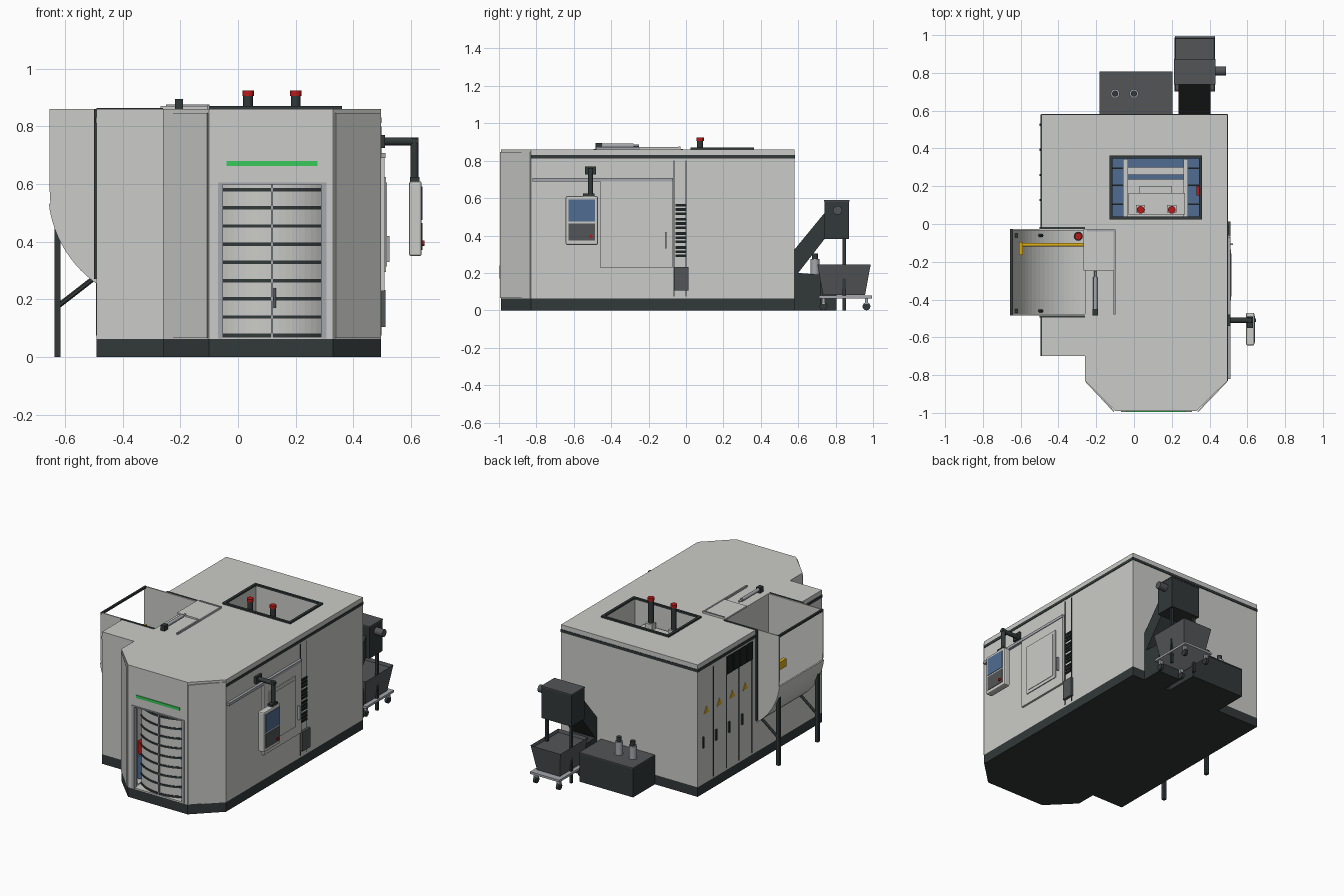
import bpy, bmesh, math
from mathutils import Matrix, Vector

if "Cube" in bpy.data.objects:
    bpy.data.objects.remove(bpy.data.objects["Cube"])


def mat(name, r, g, b):
    m = bpy.data.materials.new(name)
    m.diffuse_color = (r, g, b, 1)
    m.use_nodes = True
    m.node_tree.nodes["Principled BSDF"].inputs["Base Color"].default_value = m.diffuse_color
    return m


WHITE = mat("light_grey_paint", .60, .60, .58)
DARK = mat("dark_slate", .032, .04, .04)
MID = mat("mid_grey", .085, .09, .095)
STEEL = mat("steel_grey", .38, .39, .42)
BLACK = mat("black", .012, .014, .014)
BLUE = mat("blue", .08, .15, .29)
GREEN = mat("green", .04, .58, .10)
RED = mat("red", .50, .01, .01)
YELLOW = mat("yellow", .68, .40, .01)


def finish(name, bm, m):
    bmesh.ops.recalc_face_normals(bm, faces=bm.faces)
    me = bpy.data.meshes.new(name)
    bm.to_mesh(me)
    bm.free()
    me.materials.append(m)
    ob = bpy.data.objects.new(name, me)
    bpy.context.collection.objects.link(ob)
    return ob


def prism(name, pts, axis, t0, t1, m):
    """Extrude a 2D outline along an axis."""
    put = {'x': lambda a, b, t: (t, a, b), 'y': lambda a, b, t: (a, t, b),
           'z': lambda a, b, t: (a, b, t)}[axis]
    bm = bmesh.new()
    lo = [bm.verts.new(put(a, b, t0)) for a, b in pts]
    hi = [bm.verts.new(put(a, b, t1)) for a, b in pts]
    bm.faces.new(lo)
    bm.faces.new(hi)
    n = len(pts)
    for i in range(n):
        j = (i + 1) % n
        bm.faces.new((lo[i], lo[j], hi[j], hi[i]))
    return finish(name, bm, m)


def box(name, x0, x1, y0, y1, z0, z1, m):
    return prism(name, [(x0, y0), (x1, y0), (x1, y1), (x0, y1)], 'z', z0, z1, m)


def rod(name, p, q, r, m, seg=16):
    p, q = Vector(p), Vector(q)
    d = q - p
    bm = bmesh.new()
    bmesh.ops.create_cone(bm, cap_ends=True, segments=seg, radius1=r, radius2=r, depth=d.length,
                          matrix=Matrix.Translation((p + q) / 2) @ d.to_track_quat('Z', 'Y').to_matrix().to_4x4())
    ob = finish(name, bm, m)
    if seg > 8:
        ob.data.shade_smooth()
        ob.data.set_sharp_from_angle(angle=math.radians(40))
    return ob


def cut(ob, cutter):
    mod = ob.modifiers.new("cut", 'BOOLEAN')
    mod.object, mod.operation, mod.solver = cutter, 'DIFFERENCE', 'EXACT'
    bpy.context.view_layer.objects.active = ob
    bpy.ops.object.modifier_apply(modifier=mod.name)
    bpy.data.objects.remove(cutter)


def arc(cx, cy, r, a0, a1, n):
    return [(cx + r * math.cos(math.radians(a0 + (a1 - a0) * i / n)),
             cy + r * math.sin(math.radians(a0 + (a1 - a0) * i / n))) for i in range(n + 1)]


# enclosure and plinth
outline = [(-.49, .58), (-.49, -.70), (-.26, -.70), (-.26, -.83), (-.10, -.99),
           (.33, -.99), (.495, -.83), (.495, .58)]
prism("plinth", outline, 'z', 0, .062, DARK)
body = prism("enclosure", outline, 'z', .062, .86, WHITE)
HX, HZ, HR = -.26, .58, .39          # hopper arc centre and radius
cut(body, prism("cutter", arc(HX, HZ, HR + .005, 180, 270, 20) + [(HX, .95), (HX - HR - .005, .95)],
                'y', -.486, -.024, WHITE))
cut(body, box("cutter", -.115, .345, .035, .35, .3, .95, WHITE))
cut(body, box("cutter", -.11, .34, -.95, -.60, .075, .70, WHITE))
cut(body, box("cutter", -.06, .30, -1.1, -.90, .07, .60, WHITE))

# dark stripe below the roof edge
for i, b in enumerate([(.494, .498, -.83, .58), (-.49, .495, .579, .583),
                       (-.494, -.489, -.024, .58), (-.494, -.489, -.70, -.486)]):
    box(f"trim_stripe_{i}", *b, .812, .83, DARK)

# front chamfer panels
for i, (x0, x1, s) in enumerate([(-.26, -.10, -1), (.33, .495, 1)]):
    ya, yb = (-.83, -.99) if s < 0 else (-.99, -.83)
    prism(f"chamfer_panel_{i}", [(x0 + .006, ya), (x1 - .004, yb), (x1 - .004 + s * .004, yb - .005),
                                 (x0 + .006 + s * .004, ya - .005)], 'z', .066, .846, WHITE)

# curved slatted front door
R = .27
a = math.degrees(math.asin(.172 / R))
front = lambda r0, r1: (arc(.118, -.98 + R, r1, 270 - a, 270 + a, 16)
                        + arc(.118, -.98 + R, r0, 270 + a, 270 - a, 16))
prism("curved_front_door", front(R - .012, R), 'z', .066, .598, WHITE)
for i in range(9):
    z = .07 + .0631 * i
    prism(f"door_slat_{i}", front(R - .001, R + .004), 'z', z, z + .012, DARK)
box("door_split", .114, .122, -.988, -.978, .07, .598, STEEL)
rod("door_handle", (.127, -.993, .17), (.127, -.993, .24), .004, STEEL, 8)
for x in (-.07, .288):
    box("door_jamb", x, x + .018, -.995, -.965, .065, .605, STEEL)
box("door_lintel", -.07, .306, -.995, -.97, .598, .606, STEEL)
box("status_light", -.04, .275, -.995, -.989, .662, .68, GREEN)
rod("inner_blue_spindle", (-.09, -.87, .08), (-.09, -.87, .23), .02, BLUE)
rod("inner_red_cap", (-.09, -.87, .24), (-.09, -.87, .32), .018, RED)

# loading hopper on the left
prism("hopper_shell", arc(HX, HZ, HR, 187, 270, 20) + arc(HX, HZ, HR + .009, 270, 187, 20),
      'y', -.484, -.026, WHITE)
for y in (-.484, -.034):
    prism("hopper_side", arc(HX, HZ, HR + .003, 180, 270, 20) + [(HX, .86), (HX - HR - .003, .86)],
          'y', y, y + .008, WHITE)
box("hopper_top_bar", -.653, -.640, -.484, -.026, .848, .861, DARK)
for y, leg in ((-.495, -.46), (-.026, -.06)):
    box("hopper_trim", -.500, -.489, y, y + .011, .27, .861, DARK)
    box("hopper_roof_trim", -.49, -.26, y, y + .011, .858, .863, DARK)
    box("hopper_leg", -.636, -.615, leg - .011, leg + .011, 0, .455, DARK)
    rod("hopper_brace", (-.62, leg, .18), (-.485, leg, .285), .009, DARK, 6)
rod("loading_bar", (-.60, -.11, .63), (-.262, -.11, .63), .010, YELLOW)
box("loading_bar_end", -.61, -.588, -.165, -.095, .60, .65, YELLOW)
rod("loading_post", (-.295, -.065, .50), (-.295, -.065, .62), .024, DARK)
rod("loading_button", (-.295, -.065, .62), (-.295, -.065, .64), .019, RED)

# sliding roof hatch and its actuator
box("roof_hatch", -.268, -.098, -.245, -.03, .861, .871, WHITE)
box("hatch_rail", -.108, -.098, -.48, -.03, .861, .873, STEEL)
box("hatch_back_rail", -.25, -.098, -.04, -.03, .868, .875, STEEL)
rod("hatch_rod", (-.205, -.30, .88), (-.205, -.25, .88), .006, STEEL)
rod("hatch_actuator", (-.205, -.45, .88), (-.205, -.28, .88), .011, STEEL)
box("actuator_mount", -.219, -.191, -.485, -.45, .86, .895, DARK)

# roof window frame
for b in [(-.13, .36, .025, .04), (-.13, .36, .348, .363), (-.13, -.113, .025, .363), (.343, .36, .025, .363)]:
    box("roof_window_frame", *b, .858, .870, DARK)

# machine seen through the roof window
for s in (-1, 1):
    c = .115 + s * .195
    box("inner_column", c - .035, c + .035, .035, .35, .3, .50, BLUE)
    for y in (.10, .20, .29):
        box("column_band", c - .036, c + .036, y, y + .008, .49, .506, BLACK)
    box("guide_rail", c - s * .035 - .012, c - s * .035 + .012, .04, .345, .3, .57, WHITE)
    x = .035 if s < 0 else .20
    box("lamp_mount", x - .024, x + .024, .06, .10, .72, .76, WHITE)
    rod("lamp_post", (x, .075, .74), (x, .075, .905), .017, DARK)
    rod("lamp_cap", (x, .075, .905), (x, .075, .924), .020, RED)
box("cross_beam", -.05, .28, .235, .262, .3, .54, BLUE)
box("rear_beam", -.05, .28, .30, .35, .3, .50, BLUE)
box("carriage", -.03, .27, .05, .165, .66, .72, WHITE)
box("carriage_slide", .03, .20, .165, .20, .55, .68, WHITE)
box("stop_button", .330, .346, .15, .20, .66, .70, RED)

# right side: sliding door, rail and service column
box("side_door", .495, .508, -.46, -.07, .23, .69, WHITE)
box("side_door_frame", .508, .514, -.405, -.135, .295, .625, WHITE)
box("side_door_window", .514, .517, -.385, -.155, .315, .605, WHITE)
box("side_door_handle", .508, .525, -.112, -.104, .33, .42, STEEL)
box("side_door_rail", .495, .512, -.82, -.07, .69, .708, STEEL)
for y in (-.066, -.003):
    box("column_seam", .494, .497, y, y + .005, .075, .80, DARK)
for g in range(4):
    for k in range(3):
        z = .285 + g * .075 + k * .022
        box("side_vent", .494, .501, -.055, .002, z, z + .014, BLACK)
box("service_box", .495, .512, -.065, .013, .105, .232, MID)

# control pendant on its arm
box("arm_base", .495, .51, -.54, -.48, .725, .77, DARK)
rod("arm_horizontal", (.50, -.51, .748), (.625, -.51, .748), .014, DARK)
rod("arm_vertical", (.612, -.51, .76), (.612, -.51, .62), .014, DARK)
box("arm_foot", .597, .63, -.55, -.49, .608, .625, DARK)
pendant = box("control_pendant", .593, .637, -.643, -.47, .35, .61, WHITE)
bev = pendant.modifiers.new("bevel", 'BEVEL')
bev.width, bev.segments = .008, 2
box("pendant_screen", .634, .640, -.627, -.487, .475, .592, BLUE)
box("pendant_keys", .634, .640, -.627, -.487, .372, .465, MID)
rod("pendant_stop", (.637, -.51, .395), (.647, -.51, .395), .010, RED)

# left side: cabinet doors, vents and warning signs
for i in range(4):
    y = .42 - .133 * i
    box("cabinet_seam", -.493, -.489, y - .003, y + .003, .075, .79 if i == 0 else .69, DARK)
    prism("warning_sign", [(y + .045, .515), (y + .095, .515), (y + .07, .56)], 'x', -.494, -.489, YELLOW)
    box("cabinet_handle", -.499, -.489, y + .10, y + .112, .30, .37, DARK)
    v = .222 - .068 * i
    box("cabinet_vent", -.496, -.489, v, v + .06, .685, .80, BLACK)

# coolant tank with two pumps at the back
box("coolant_tank", -.182, .205, .58, .805, 0, .19, DARK)
box("tank_lid", -.182, .205, .58, .808, .186, .192, MID)
for x in (-.10, 0):
    rod("pump_body", (x, .69, .19), (x, .69, .275), .024, STEEL)
    rod("pump_cap", (x, .69, .275), (x, .69, .305), .016, DARK)

# chip conveyor, motor and legs
prism("conveyor_ramp", [(.58, 0), (.72, 0), (.72, .19), (.60, .20), (.74, .38), (.75, .54), (.74, .52),
                        (.58, .325)], 'x', .236, .405, DARK)
box("conveyor_head", .215, .43, .74, .872, .38, .588, DARK)
box("conveyor_head_lid", .213, .432, .738, .874, .583, .590, MID)
rod("conveyor_motor", (.43, .81, .535), (.487, .81, .535), .024, MID)
for x in (.235, .41):
    box("conveyor_leg", x - .008, x + .008, .838, .855, 0, .38, DARK)

# chip bin on a wheeled cart
bm = bmesh.new()
bmesh.ops.create_cube(bm, size=1)
for v in bm.verts:
    top = v.co.z > 0
    v.co = (.322 + v.co.x * (.215 if top else .165), .845 + v.co.y * (.285 if top else .225),
            .246 if top else .082)
top = [f for f in bm.faces if all(v.co.z > .2 for v in f.verts)]
bmesh.ops.inset_region(bm, faces=top, thickness=.008)
for v in top[0].verts:
    v.co.z -= .02
finish("chip_bin", bm, MID)
box("cart_plate", .217, .428, .71, .995, .064, .078, STEEL)
for x in (.24, .405):
    for y in (.735, .965):
        rod("cart_wheel", (x - .009, y, .021), (x + .009, y, .021), .021, DARK)
        box("wheel_fork", x - .012, x + .012, y - .008, y + .008, .035, .066, STEEL)
